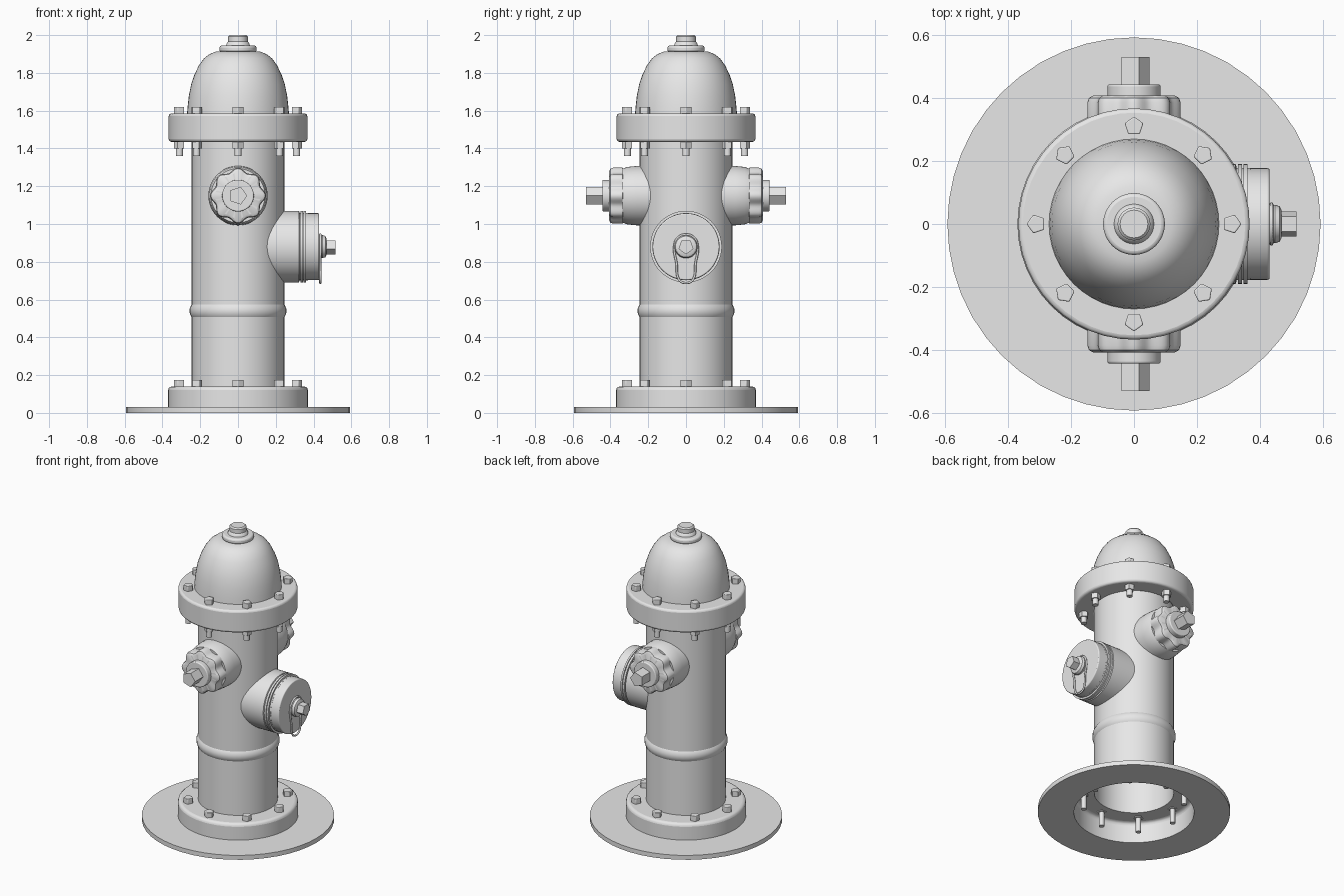
import bpy, bmesh
from math import pi, sin, cos, radians
from mathutils import Matrix, Vector

cube = bpy.data.objects.get("Cube")
if cube:
    bpy.data.objects.remove(cube, do_unlink=True)

GREY = (0.8, 0.8, 0.8, 1)
iron = bpy.data.materials.new("grey_iron")
iron.use_nodes = True
iron.diffuse_color = GREY
iron.node_tree.nodes["Principled BSDF"].inputs["Base Color"].default_value = GREY

UP = Matrix.Identity(4)
LEFT = Matrix.Rotation(pi / 2, 4, "Y")


def lathe(name, profile, sides=48, place=UP, bevel=0, ripple=0, lobes=8, closed=False):
    """Turn (radius, height) points around z, then place the part; ripple scallops the rim."""
    bm = bmesh.new()
    rings = []
    for r, h in profile:
        if r == 0:
            rings.append([bm.verts.new((0, 0, h))] * sides)
            continue
        ring = []
        for i in range(sides):
            a = 2 * pi * i / sides
            rr = r - ripple * (0.5 - 0.5 * cos(lobes * a)) if r > 0.11 else r
            ring.append(bm.verts.new((rr * cos(a), rr * sin(a), h)))
        rings.append(ring)
    pairs = list(zip(rings, rings[1:])) + ([(rings[-1], rings[0])] if closed else [])
    for low, high in pairs:
        for i in range(sides):
            j = (i + 1) % sides
            corners = list(dict.fromkeys((low[i], low[j], high[j], high[i])))
            bm.faces.new(corners)
    bmesh.ops.recalc_face_normals(bm, faces=bm.faces)
    bm.transform(place)
    mesh = bpy.data.meshes.new(name)
    bm.to_mesh(mesh)
    bm.free()
    mesh.materials.append(iron)
    mesh.shade_smooth()
    mesh.set_sharp_from_angle(angle=radians(32))
    obj = bpy.data.objects.new(name, mesh)
    bpy.context.collection.objects.link(obj)
    if bevel:
        mod = obj.modifiers.new("soft_edges", "BEVEL")
        mod.width, mod.segments = bevel, 3
        mod.limit_method, mod.angle_limit = "ANGLE", radians(40)
    return obj


def rod(name, r, low, high, sides, place=UP, bevel=0):
    return lathe(name, [(0, low), (r, low), (r, high), (0, high)], sides, place, bevel)


# Ground plate, open in the middle
lathe("ground_plate", [(0.37, 0), (0.592, 0), (0.592, 0.03), (0.37, 0.03)], closed=True)

# Hollow foot flange and barrel
lathe("foot_flange", [(0.37, 0.03), (0.37, 0.14), (0.245, 0.14)], bevel=0.02)
lathe("barrel", [(0.245, 0.14), (0.245, 1.45)])
lathe("barrel_band", [(0.24, 0.5), (0.249, 0.512), (0.256, 0.53), (0.256, 0.55),
                      (0.249, 0.568), (0.24, 0.58)])

# Top flange, bonnet and operating nut
lathe("top_flange", [(0.24, 1.435), (0.367, 1.435), (0.367, 1.585), (0.24, 1.585)],
      bevel=0.014, closed=True)
lathe("bonnet", [(0.27, 1.58), (0.267, 1.62), (0.26, 1.68), (0.248, 1.74), (0.231, 1.79),
                 (0.207, 1.84), (0.18, 1.877), (0.15, 1.9), (0.12, 1.912), (0.08, 1.916), (0, 1.916)])
rod("bonnet_collar", 0.098, 1.91, 1.945, 48, bevel=0.012)
lathe("operating_nut", [(0.065, 1.94), (0.058, 1.96), (0.052, 1.965), (0.052, 1.992),
                        (0.044, 2.0), (0, 2.0)], 32)

# Bolts around both flanges
for i in range(8):
    spot = Matrix.Rotation(i * pi / 4, 4, "Z") @ Matrix.Translation((0.31, 0, 0))
    rod("foot_bolt_head", 0.031, 0.135, 0.175, 5, spot, 0.004)
    rod("foot_bolt_shaft", 0.017, 0.04, 0.14, 12, spot)
    rod("top_bolt_head", 0.031, 1.58, 1.62, 5, spot, 0.004)
    rod("top_bolt_nut", 0.03, 1.4, 1.44, 5, spot)
    rod("top_bolt_shaft", 0.019, 1.36, 1.41, 12, spot)

# Matching front and back hose outlets
for side, sign in (("front", 1), ("back", -1)):
    place = Matrix.Translation((0, 0, 1.15)) @ Matrix.Rotation(sign * pi / 2, 4, "X")
    lathe(side + "_outlet", [(0.157, 0.15), (0.157, 0.26), (0.152, 0.31), (0.143, 0.335), (0, 0.335)],
          48, place)
    lathe(side + "_outlet_cap", [(0.12, 0.32), (0.148, 0.335), (0.148, 0.385), (0.143, 0.4),
                                 (0.13, 0.407), (0, 0.407)], 96, place, ripple=0.02)
    rod(side + "_cap_collar", 0.084, 0.4, 0.443, 48, place, 0.006)
    rod(side + "_cap_nut", 0.049, 0.44, 0.53, 5, place)

# Large pumper outlet on the left
place = Matrix.Translation((0, 0, 0.88)) @ LEFT
lathe("pumper_outlet", [(0.19, 0.13), (0.19, 0.322), (0.181, 0.326), (0, 0.326)], 48, place)
rod("pumper_ring_inner", 0.19, 0.33, 0.343, 48, place)
rod("pumper_ring_outer", 0.19, 0.348, 0.36, 48, place)
rod("pumper_neck", 0.178, 0.32, 0.37, 48, place)
rod("pumper_cap", 0.177, 0.36, 0.43, 48, place, 0.006)
lathe("pumper_cap_collar", [(0.045, 0.425), (0.056, 0.432), (0.061, 0.447), (0.056, 0.462),
                            (0.045, 0.468), (0, 0.468)], 32, place)
rod("pumper_cap_nut", 0.041, 0.46, 0.515, 5, place)

# Wire retaining loop hanging from the pumper cap
half = [(0.0, 0.945), (0.045, 0.925), (0.062, 0.88), (0.05, 0.79), (0.04, 0.71), (0.022, 0.692)]
path = half + [(0, 0.688)] + [(-y, z) for y, z in reversed(half[1:])]
curve = bpy.data.curves.new("retaining_loop", "CURVE")
curve.dimensions = "3D"
curve.bevel_depth, curve.bevel_resolution, curve.resolution_u = 0.006, 2, 6
spline = curve.splines.new("BEZIER")
spline.bezier_points.add(len(path) - 1)
for point, (y, z) in zip(spline.bezier_points, path):
    point.co = Vector((0.436, y, z))
    point.handle_left_type = point.handle_right_type = "AUTO"
spline.use_cyclic_u = True
curve.materials.append(iron)
bpy.context.collection.objects.link(bpy.data.objects.new("retaining_loop", curve))
